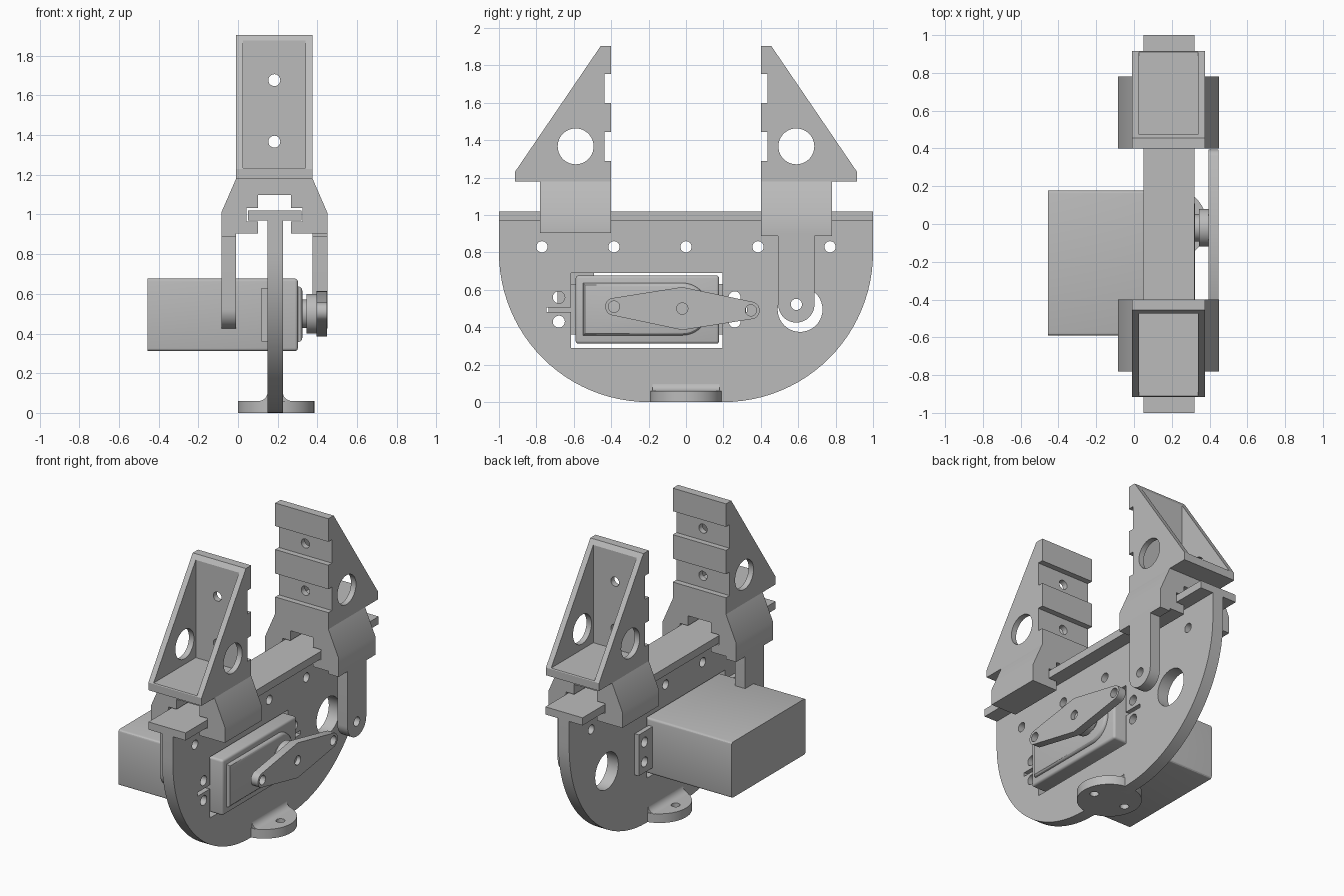
import bpy, bmesh
from math import sin, cos, pi, radians
from mathutils import Matrix, Vector

cube = bpy.data.objects.get("Cube")
if cube:
    bpy.data.objects.remove(cube, do_unlink=True)

grey = bpy.data.materials.new("plain grey")
grey.use_nodes = True
GREY = (0.5, 0.5, 0.5, 1)
grey.diffuse_color = GREY
grey.node_tree.nodes["Principled BSDF"].inputs["Base Color"].default_value = GREY

MID = 0.183  # x of the gripper's centre plane
parts = []


def arc(cx, cy, r, a0, a1, n=24):
    """Points along an arc, angles in degrees."""
    angles = [radians(a0 + (a1 - a0) * i / n) for i in range(n + 1)]
    return [(cx + r * cos(a), cy + r * sin(a)) for a in angles]


def circle(cx, cy, r, n=32):
    return arc(cx, cy, r, 0, 360, n)[:-1]


def rect(a0, a1, b0, b1):
    return [(a0, b0), (a1, b0), (a1, b1), (a0, b1)]


def extrude(name, profile, axis, lo, hi):
    """Extrude a flat profile along an axis; the profile uses the other two axes."""
    place = {"x": lambda p, d: (d, p[0], p[1]),
             "y": lambda p, d: (p[0], d, p[1]),
             "z": lambda p, d: (p[0], p[1], d)}[axis]
    bm = bmesh.new()
    face = bm.faces.new([bm.verts.new(place(p, lo)) for p in profile])
    grown = bmesh.ops.extrude_face_region(bm, geom=[face])["geom"]
    shift = Vector(place((0, 0), hi - lo))
    bmesh.ops.translate(bm, vec=shift, verts=[v for v in grown if isinstance(v, bmesh.types.BMVert)])
    bmesh.ops.recalc_face_normals(bm, faces=bm.faces)
    mesh = bpy.data.meshes.new(name)
    bm.to_mesh(mesh)
    bm.free()
    mesh.materials.append(grey)
    ob = bpy.data.objects.new(name, mesh)
    bpy.context.collection.objects.link(ob)
    parts.append(ob)
    return ob


def bake(ob):
    """Replace the mesh by its modified result."""
    deps = bpy.context.evaluated_depsgraph_get()
    mesh = bpy.data.meshes.new_from_object(ob.evaluated_get(deps))
    ob.modifiers.clear()
    ob.data = mesh


def cut(ob, profile, axis, lo, hi):
    cutter = extrude("cutter", profile, axis, lo, hi)
    parts.remove(cutter)
    cutter.hide_render = True
    mod = ob.modifiers.new("cut", "BOOLEAN")
    mod.operation, mod.solver, mod.object = "DIFFERENCE", "EXACT", cutter
    bake(ob)
    bpy.data.objects.remove(cutter, do_unlink=True)


def bevel(ob, width, test):
    """Round the edges that pass the test."""
    bm = bmesh.new()
    bm.from_mesh(ob.data)
    edges = [e for e in bm.edges if test(e)]
    bmesh.ops.bevel(bm, geom=edges, offset=width, segments=3, profile=0.5, affect="EDGES")
    bm.to_mesh(ob.data)
    bm.free()


# Main plate with rounded lower corners
outline = ([(1, 0.98), (-1, 0.98)] + arc(-0.2, 0.8, 0.8, 180, 270) + arc(0.2, 0.8, 0.8, 270, 360))
plate = extrude("main_plate", outline, "x", 0.148, 0.227)
cut(plate, rect(-0.615, 0.195, 0.29, 0.69), "x", 0, 0.4)
cut(plate, circle(0.61, 0.495, 0.12, 40), "x", 0, 0.4)
for y in (-0.77, -0.385, 0, 0.385, 0.77):
    cut(plate, circle(y, 0.83, 0.03), "x", 0, 0.4)
for y in (-0.68, 0.26):
    for z in (0.43, 0.56):
        cut(plate, circle(y, z, 0.032), "x", 0, 0.4)
for y in (-0.745, 0.16):
    cut(plate, rect(y, y + 0.165, 0.481, 0.506), "x", 0, 0.4)

# Slide rail along the top
extrude("top_rail", rect(0.05, 0.32, 0.97, 1.02), "y", -1, 1)

# Round mounting foot with fillets up to the plate
foot = extrude("mounting_foot", circle(0.192, 0, 0.193, 48), "z", 0, 0.06)
for x in (0.075, 0.308):
    cut(foot, circle(x, 0, 0.027), "z", -0.1, 0.2)
for name, side, x in (("left", 1, 0.226), ("right", -1, 0.149)):
    curve = [(x + side * (0.045 + (p - 0.045)), z)
             for p, z in arc(0.045, 0.105, 0.045, 180, 270, 8)]
    fillet = curve + [(x - side * 0.01, 0.06), (x - side * 0.01, 0.105)]
    extrude(name + "_foot_fillet", fillet, "y", -0.18, 0.18)

# Servo body, mounting tabs and raised gear cover
servo = extrude("servo_body", rect(-0.59, 0.177, 0.312, 0.677), "x", -0.455, 0.302)
bevel(servo, 0.015, lambda e: any(v.co.x > 0 for v in e.verts))
for name, y0, y1, y in (("front", -0.735, -0.58, -0.68), ("back", 0.17, 0.32, 0.26)):
    tab = extrude(name + "_servo_tab", rect(y0, y1, 0.36, 0.63), "x", 0.118, 0.148)
    for z in (0.43, 0.56):
        cut(tab, circle(y, z, 0.032), "x", 0, 0.4)
cover = extrude("gear_cover", [(-0.55, 0.637), (-0.55, 0.357)] + arc(-0.02, 0.497, 0.14, -90, 90),
                "x", 0.29, 0.324)
bevel(cover, 0.02, lambda e: all(v.co.x > 0.32 for v in e.verts))

# Output shaft, hub and two-armed horn
extrude("servo_shaft", circle(-0.02, 0.5, 0.072), "x", 0.31, 0.35)
extrude("horn_hub", circle(-0.02, 0.5, 0.1), "x", 0.345, 0.4)
horn = extrude("servo_horn", [(-0.02, 0.615)] + arc(-0.385, 0.51, 0.047, 105, 255, 14)
               + [(-0.02, 0.385)] + arc(0.347, 0.49, 0.047, -75, 75, 14), "x", 0.395, 0.448)
for y, z in ((-0.385, 0.51), (-0.02, 0.5), (0.347, 0.49)):
    cut(horn, circle(y, z, 0.03), "x", 0.36 if y != -0.02 else 0.42, 0.6)


# Sliding jaws: each is the other turned half a turn about the centre
def build_jaw(prefix, turned):
    first = len(parts)
    # Hollow triangular finger with a notched gripping face
    profile = [(-0.455, 1.905), (-0.915, 1.23), (-0.915, 1.18), (-0.4, 1.18)]
    for z in (1.289, 1.6):
        profile += [(-0.4, z), (-0.437, z), (-0.437, z + 0.154), (-0.4, z + 0.154)]
    profile.append((-0.4, 1.905))
    finger = extrude(prefix + "_jaw_finger", profile, "x", MID - 0.193, MID + 0.193)
    cut(finger, [(-0.475, 1.235), (-0.475, 2.1), (-1.1, 2.1), (-1.1, 1.235)],
        "x", MID - 0.157, MID + 0.157)
    cut(finger, circle(-0.59, 1.367, 0.096, 40), "x", -0.5, 1)
    for z in (1.367, 1.677):
        cut(finger, circle(MID, z, 0.03), "y", -0.6, -0.3)

    # Carriage with a T slot that hugs the rail
    half = [(0.083, 0.905), (0.083, 0.965), (0.141, 0.965), (0.141, 1.032), (0.083, 1.032), (0.083, 1.097)]
    outer = [(0.193, 1.18), (0.267, 1.01), (0.267, 0.905)]
    right = outer + half
    slot = [(MID + x, z) for x, z in right] + [(MID - x, z) for x, z in reversed(right)]
    extrude(prefix + "_jaw_carriage", slot, "y", -0.78, -0.4)

    # Drive leg with shoulder and rounded, drilled end
    leg_outline = ([(-0.4, 0.905), (-0.78, 0.905), (-0.78, 0.887), (-0.687, 0.887)]
                   + arc(-0.59, 0.522, 0.097, 180, 360) + [(-0.493, 0.887), (-0.4, 0.887)])
    leg = extrude(prefix + "_jaw_leg", leg_outline, "x", MID - 0.267, MID - 0.193)
    cut(leg, circle(-0.59, 0.522, 0.03), "x", -0.5, 0.1)

    if turned:
        centre = Matrix.Translation((MID, 0, 0))
        spin = centre @ Matrix.Rotation(pi, 4, "Z") @ centre.inverted()
        for ob in parts[first:]:
            ob.data.transform(spin)


build_jaw("front", False)
build_jaw("back", True)

# Smooth curved walls, keep hard edges
bpy.ops.object.select_all(action="DESELECT")
for ob in parts:
    ob.select_set(True)
bpy.context.view_layer.objects.active = parts[0]
bpy.ops.object.shade_smooth_by_angle(angle=radians(30))
